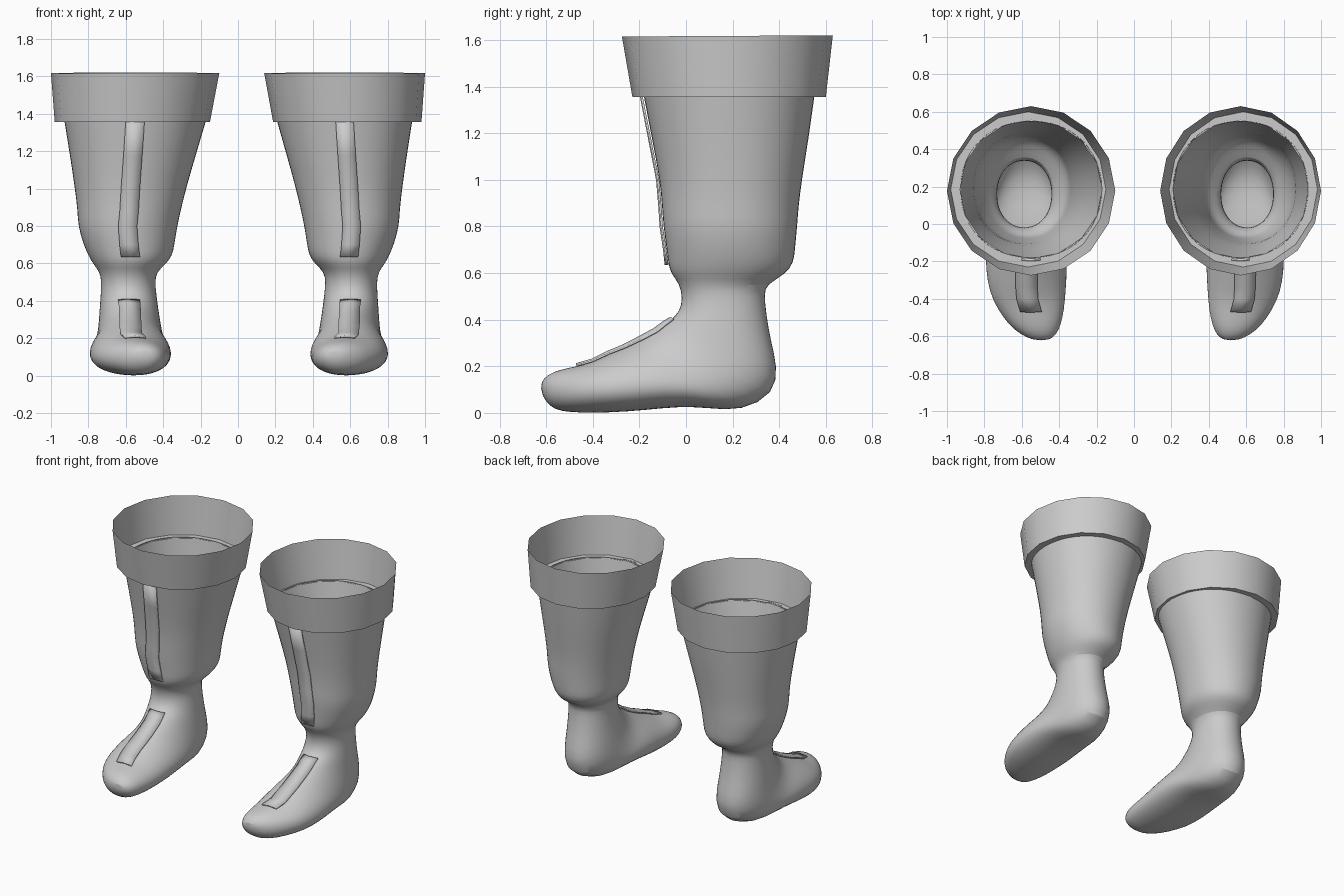
import bpy, bmesh, math

if "Cube" in bpy.data.objects:
    bpy.data.objects.remove(bpy.data.objects["Cube"])

GREY = bpy.data.materials.new("plain grey")
GREY.diffuse_color = (0.6, 0.6, 0.6, 1)
GREY.use_nodes = True
GREY.node_tree.nodes["Principled BSDF"].inputs["Base Color"].default_value = GREY.diffuse_color

# Each ring: front y, front z, back y, back z, centre x, half width, lower bulge
CUFF = [(-.275, 1.615, .63, 1.62, -.55, .45, 0),
        (-.23, 1.355, .60, 1.355, -.565, .415, 0),
        (-.185, 1.355, .555, 1.355, -.55, .38, 0)]
SHAFT = [(-.185, 1.36, .555, 1.36, -.55, .382, 0),
         (-.15, 1.18, .53, 1.18, -.562, .34, 0),
         (-.115, 1.0, .50, 1.0, -.575, .30, 0),
         (-.105, .88, .485, .88, -.582, .278, 0),
         (-.10, .80, .48, .80, -.59, .268, 0),
         (-.085, .70, .47, .70, -.583, .245, 0),
         (-.078, .635, .465, .645, -.575, .226, 0),
         (-.065, .595, .43, .595, -.58, .195, 0)]
FOOT = [(-.03, .555, .345, .55, -.587, .152, 0),
        (-.015, .49, .338, .51, -.587, .145, 0),
        (-.03, .435, .345, .43, -.585, .15, 0),
        (-.06, .405, .365, .31, -.583, .158, 0),
        (-.09, .385, .395, .20, -.58, .165, 0),
        (-.13, .355, .385, .08, -.578, .175, .05),
        (-.175, .33, .24, .005, -.577, .19, .12),
        (-.22, .305, .10, .02, -.576, .205, .18),
        (-.27, .28, -.03, .027, -.576, .215, .22),
        (-.33, .255, -.18, .01, -.575, .215, .2),
        (-.40, .22, -.33, .0, -.57, .205, .12),
        (-.47, .20, -.45, .0, -.55, .178, .05),
        (-.54, .187, -.54, .005, -.53, .14, 0),
        (-.595, .165, -.59, .03, -.51, .095, 0),
        (-.625, .13, -.62, .08, -.495, .04, 0)]


def surface_point(ring, a, side, power=1.0, lift=0.0):
    """Point on a tilted oval ring; a = 0 is the front."""
    fy, fz, by, bz, cx, hw, k = ring
    c, s = math.cos(a), math.sin(a)
    c1 = math.copysign(abs(c) ** power, c)
    s1 = math.copysign(abs(s) ** power, s)
    cy, cz, dy, dz = (fy + by) / 2, (fz + bz) / 2, (fy - by) / 2, (fz - bz) / 2
    grow = 1 + lift / math.hypot(dy, dz)
    x = cx + hw * s1 * (1 - k * c)
    if side > 0:                      # right boot is a slightly narrower mirror
        x = .0444 - .9556 * x
    return x, cy + dy * c1 * grow, cz + dz * c1 * grow


def make(name, rows, closed, cap=False):
    bm = bmesh.new()
    vs = [[bm.verts.new(p) for p in row] for row in rows]
    n = len(rows[0])
    for r0, r1 in zip(vs, vs[1:]):
        for i in range(n if closed else n - 1):
            j = (i + 1) % n
            bm.faces.new((r0[i], r0[j], r1[j], r1[i]))
    if cap:
        bm.faces.new(vs[-1])
    bmesh.ops.recalc_face_normals(bm, faces=bm.faces)
    me = bpy.data.meshes.new(name)
    bm.to_mesh(me)
    bm.free()
    ob = bpy.data.objects.new(name, me)
    bpy.context.collection.objects.link(ob)
    me.materials.append(GREY)
    bpy.ops.object.select_all(action='DESELECT')
    ob.select_set(True)
    bpy.context.view_layer.objects.active = ob
    bpy.ops.object.shade_smooth_by_angle(angle=math.radians(40))
    return ob


def loft(name, rings, sides, side, power=1.0, cap=False):
    rows = [[surface_point(r, math.tau * i / sides, side, power)
             for i in range(sides)] for r in rings]
    return make(name, rows, True, cap)


def strip(name, rings, half, side):
    """Thin raised band along the front of the rings."""
    rows = []
    for r in rings:
        a = math.asin(min(.9, half / (r[5] * (1 - r[6]))))
        rows.append([surface_point(r, a * t, side, 1.0, .009) for t in (-1, 0, 1)])
    ob = make(name, rows, False)
    mod = ob.modifiers.new("thickness", 'SOLIDIFY')
    mod.thickness = .009
    mod.offset = 0


for side, label in ((-1, "left"), (1, "right")):
    # Flared faceted cuff with the narrow ledge under it
    loft(label + "_cuff", CUFF, 16, side)
    # Open leg, ankle and foot in one skin
    leg = loft(label + "_boot", SHAFT + FOOT, 24, side, .95, True)
    sub = leg.modifiers.new("smooth", 'SUBSURF')
    sub.levels = sub.render_levels = 1
    # Front seam and instep strap
    strip(label + "_shin_strip", SHAFT[:7], .05, side)
    strip(label + "_instep_strip", FOOT[3:12], .057, side)
